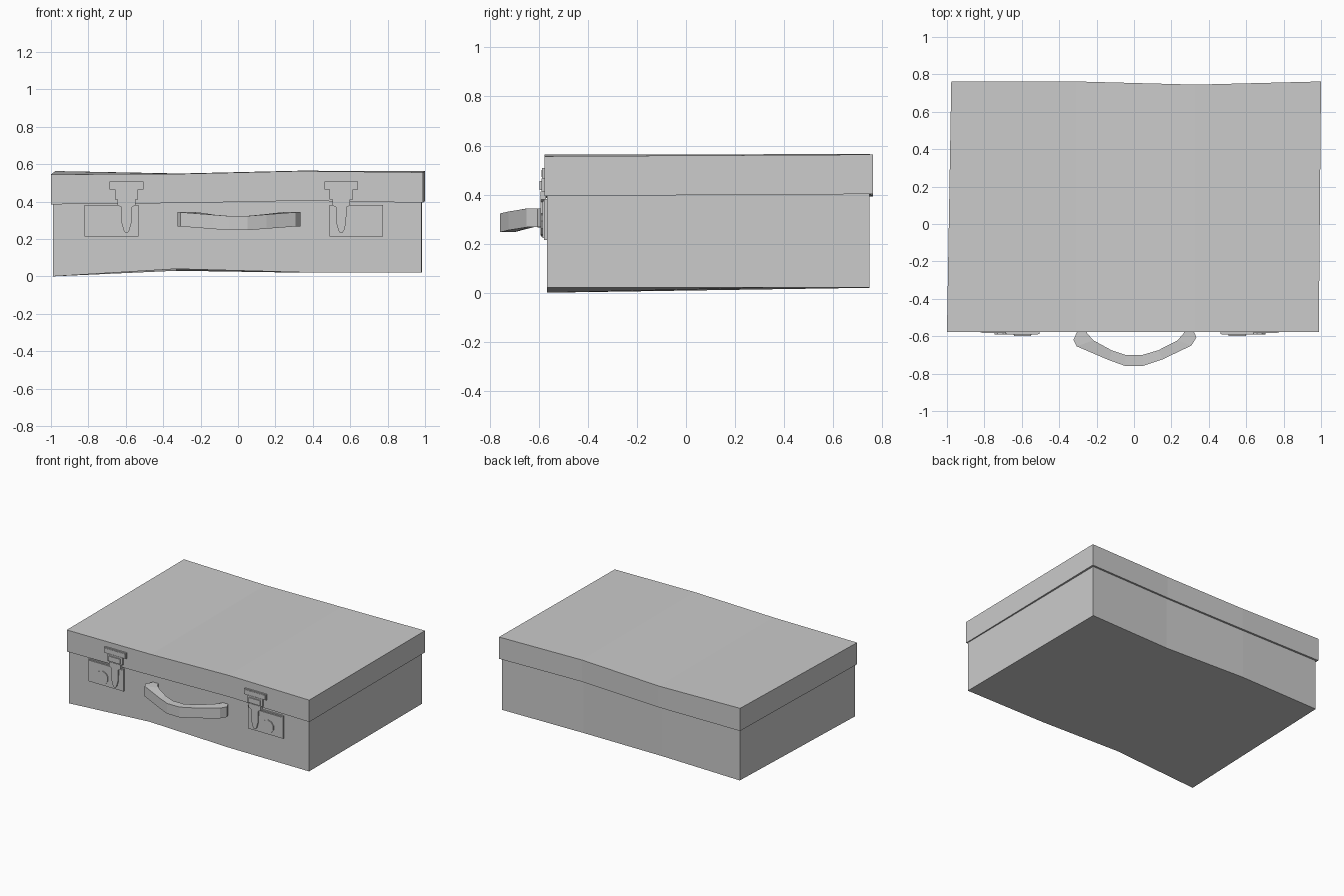
import bpy, bmesh

cube = bpy.data.objects.get("Cube")
if cube:
    bpy.data.objects.remove(cube, do_unlink=True)

grey = bpy.data.materials.new("plain_grey")
grey.use_nodes = True
GREY = (0.6, 0.6, 0.6, 1)
grey.diffuse_color = GREY
grey.node_tree.nodes["Principled BSDF"].inputs["Base Color"].default_value = GREY


def loft(name, sections):
    """Skin a row of equal-length cross-sections and cap both ends."""
    bm = bmesh.new()
    rings = [[bm.verts.new(p) for p in s] for s in sections]
    for a, b in zip(rings, rings[1:]):
        for i in range(len(a)):
            j = (i + 1) % len(a)
            bm.faces.new((a[i], a[j], b[j], b[i]))
    bm.faces.new(rings[0])
    bm.faces.new(rings[-1])
    bmesh.ops.recalc_face_normals(bm, faces=bm.faces)
    mesh = bpy.data.meshes.new(name)
    bm.to_mesh(mesh)
    bm.free()
    mesh.materials.append(grey)
    obj = bpy.data.objects.new(name, mesh)
    bpy.context.collection.objects.link(obj)
    return obj


def plate(name, outline, back, front):
    """Extrude an (x, z) outline from y = back to y = front."""
    return loft(name, [[(x, y, z) for x, z in outline] for y in (back, front)])


def warped_box(name, rows):
    """Rows: front x, back x, front y, back y, front/back bottom z, front/back top z."""
    loft(name, [[(xf, yf, bf), (xb, yb, bb), (xb, yb, tb), (xf, yf, tf)]
                for xf, xb, yf, yb, bf, bb, tf, tb in rows])


# Warped case body and overhanging lid
warped_box("case_body", [
    (-.99, -.965, -.567, .748, 0, .02, .42, .42),
    (-.33, -.33, -.567, .748, .04, .03, .42, .42),
    (.33, .33, -.567, .732, .022, .02, .43, .43),
    (.98, .985, -.567, .748, .022, .022, .43, .43)])
warped_box("case_lid", [
    (-1, -.977, -.577, .762, .385, .395, .545, .563),
    (-.31, -.31, -.577, .762, .392, .392, .548, .55),
    (.33, .33, -.577, .745, .404, .404, .563, .565),
    (.988, 1, -.577, .762, .394, .402, .556, .563)])


# Mirrored pair of latches
def box(x0, x1, z0, z1):
    return [(x0, z0), (x1, z0), (x1, z1), (x0, z1)]


HASP = [(-.048, .412), (-.048, .38), (-.028, .37), (-.026, .285), (-.015, .245),
        (-.006, .233), (.006, .233), (.015, .245), (.026, .285), (.028, .37),
        (.048, .38), (.048, .412)]

for label, cx, side in (("right", -.596, 1), ("left", .552, -1)):
    def part(name, outline, back, front):
        plate(label + "_" + name, [(cx + side * x, z) for x, z in outline], back, front)

    part("latch_plate", box(-.224, .064, .214, .381), -.56, -.579)
    part("latch_plate_face", box(-.216, .056, .222, .373), -.57, -.584)
    part("latch_bar", box(-.09, .09, .465, .508), -.57, -.587)
    part("latch_bar_face", box(-.083, .083, .472, .501), -.58, -.59)
    part("latch_hinge", box(-.062, .062, .412, .466), -.57, -.59)
    part("latch_clip", box(-.046, .046, .418, .455), -.58, -.598)
    part("latch_hasp", HASP, -.57, -.594)
    bpy.ops.mesh.primitive_cylinder_add(
        vertices=10, radius=.048, depth=.024, location=(cx - side * .105, -.579, .277),
        rotation=(1.5708, 0, 0))
    knob = bpy.context.object
    knob.name = label + "_lock_knob"
    knob.data.materials.append(grey)

# Curved carrying handle, sagging at the middle
OUTER = [(-.297, -.56), (-.324, -.62), (-.307, -.654), (-.131, -.729), (-.05, -.758),
         (.05, -.758), (.152, -.724), (.307, -.65), (.334, -.606), (.313, -.56)]
INNER = [(-.255, -.56), (-.25, -.585), (-.217, -.622), (-.12, -.675), (-.045, -.7),
         (.045, -.7), (.13, -.675), (.233, -.622), (.265, -.585), (.275, -.56)]


def sag(x):
    return .243 + .024 * min(1, abs(x) / .31)


loft("handle", [[(ox, oy, sag(ox)), (ox, oy, sag(ox) + .076),
                 (ix, iy, sag(ox) + .076), (ix, iy, sag(ox))]
                for (ox, oy), (ix, iy) in zip(OUTER, INNER)])
